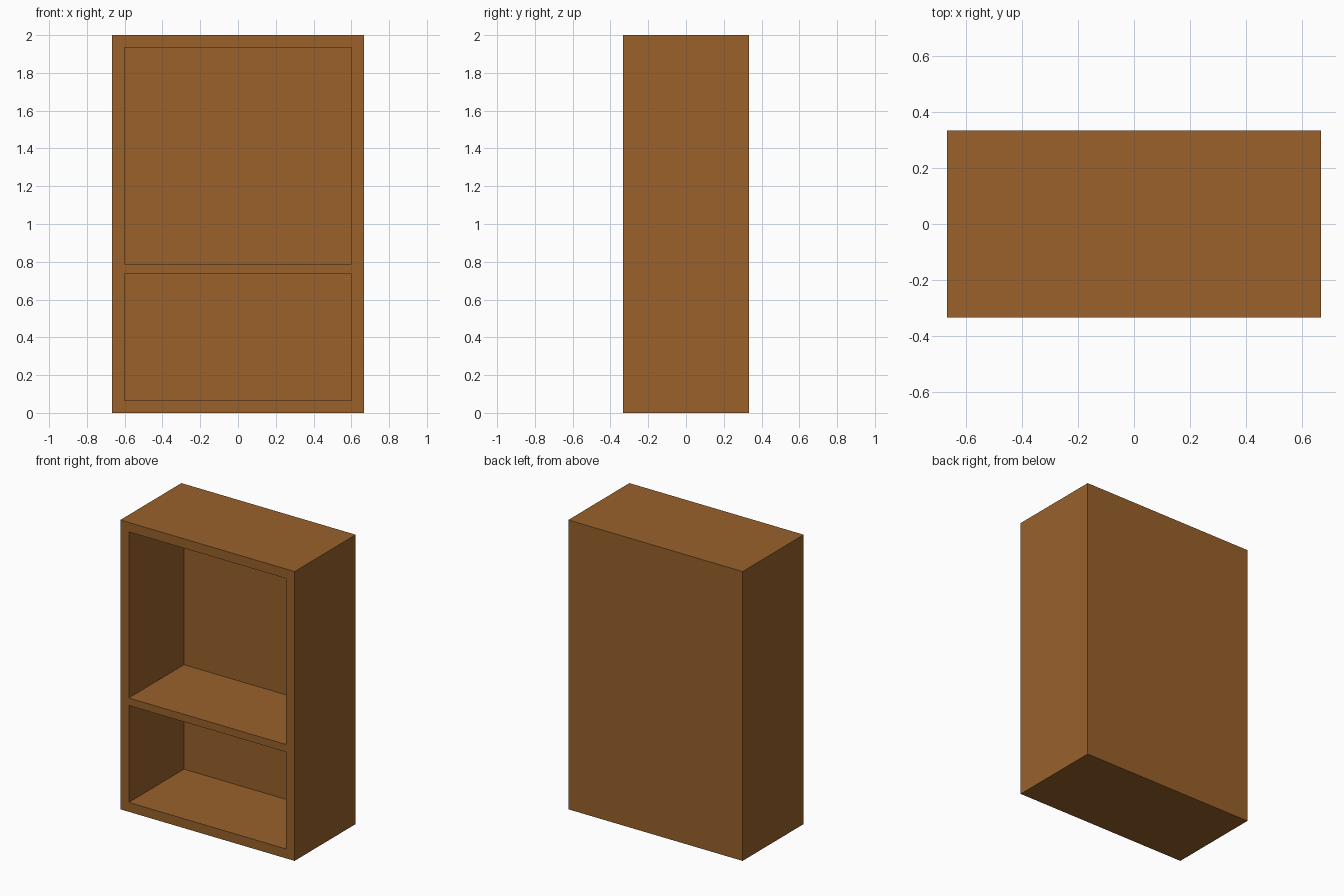
import bpy

if "Cube" in bpy.data.objects:
    bpy.data.objects.remove(bpy.data.objects["Cube"])

W, D, H = 1.333, 0.667, 2.0   # overall size
WALL = 0.065                  # side, bottom, top and back thickness
SHELF = (0.735, 0.787)        # underside and top of the shelf

wood = bpy.data.materials.new("brown_wood")
wood.diffuse_color = (0.319, 0.120, 0.024, 1.0)
wood.use_nodes = True
wood.node_tree.nodes["Principled BSDF"].inputs["Base Color"].default_value = wood.diffuse_color


def box(name, lo, hi):
    """Axis-aligned box between two corners."""
    bpy.ops.mesh.primitive_cube_add(size=1, location=[(a + b) / 2 for a, b in zip(lo, hi)])
    ob = bpy.context.object
    ob.name = name
    ob.scale = [b - a for a, b in zip(lo, hi)]
    bpy.ops.object.transform_apply(location=True, rotation=False, scale=True)
    ob.data.materials.append(wood)
    return ob


# Solid cabinet body
cabinet = box("bookcase", (-W / 2, -D / 2, 0), (W / 2, D / 2, H))

# Lower and upper compartments, hollowed from the front; the shelf is left between them
x = W / 2 - WALL
compartments = {"lower_cutter": (WALL, SHELF[0]), "upper_cutter": (SHELF[1], H - WALL)}
for name, (z0, z1) in compartments.items():
    cutter = box(name, (-x, -D / 2 - 0.1, z0), (x, D / 2 - WALL, z1))
    cutter.hide_render = True
    bpy.context.view_layer.objects.active = cabinet
    mod = cabinet.modifiers.new(name, 'BOOLEAN')
    mod.operation = 'DIFFERENCE'
    mod.solver = 'EXACT'
    mod.object = cutter
    bpy.ops.object.modifier_apply(modifier=mod.name)
    bpy.data.objects.remove(cutter)
